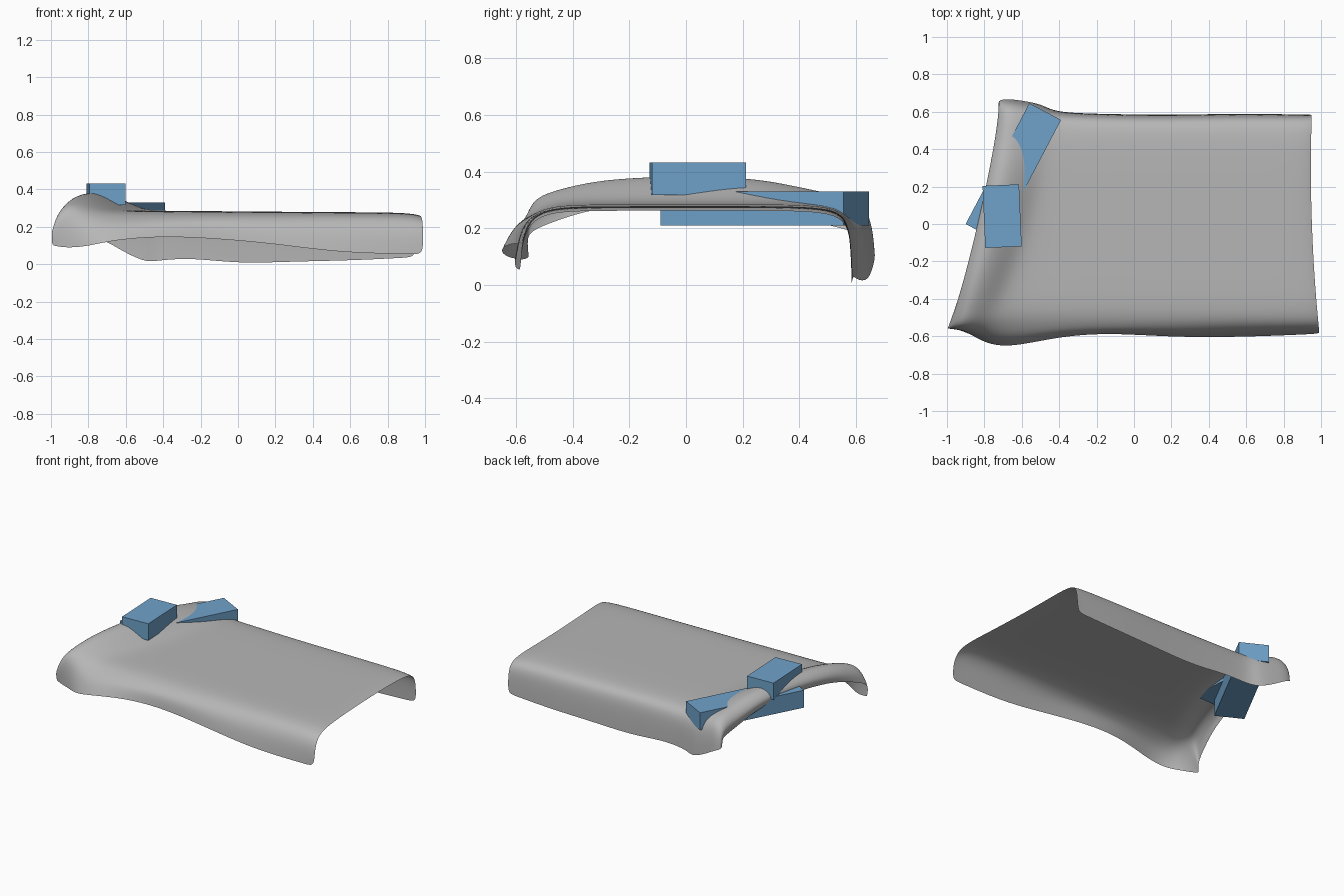
import bpy, bmesh, math


def material(name, rgb):
    m = bpy.data.materials.new(name)
    m.diffuse_color = (*rgb, 1)
    return m


GREY = material("cloth grey", (0.47, 0.47, 0.47))
BLUE = material("block blue", (0.16, 0.36, 0.59))


def block(name, center, size, angle):
    bpy.ops.mesh.primitive_cube_add(size=1, location=center, rotation=(0, 0, math.radians(angle)))
    o = bpy.context.object
    o.name = name
    o.scale = size
    o.data.materials.append(BLUE)


# Two blocks pinning the folded edge
block("upper_block", (-0.705, 0.042, 0.375), (0.195, 0.332, 0.115), 2.5)
block("lower_block", (-0.645, 0.278, 0.27), (0.192, 0.73, 0.12), -27.8)

# Cloth columns, left to right:
# x at front, middle, back; front hem y, z; back hem y, z; top height; fold drop at the ends
COLUMNS = [
    (-1.0, -0.82, -0.71, -0.555, 0.10, 0.62, 0.14, 0.29, 0.07),
    (-0.985, -0.85, -0.735, -0.557, 0.10, 0.66, 0.13, 0.34, 0.06),
    (-0.94, -0.77, -0.68, -0.565, 0.09, 0.67, 0.11, 0.40, 0.06),
    (-0.87, -0.66, -0.60, -0.59, 0.09, 0.66, 0.06, 0.355, 0.03),
    (-0.79, -0.57, -0.49, -0.64, 0.10, 0.64, 0.01, 0.295, 0.0),
    (-0.66, -0.46, -0.43, -0.66, 0.13, 0.60, 0.02, 0.285, 0.0),
    (-0.42, -0.26, -0.25, -0.605, 0.15, 0.59, 0.035, 0.285, 0.0),
    (-0.15, 0.0, 0.0, -0.58, 0.14, 0.585, 0.003, 0.282, 0.0),
    (0.2, 0.3, 0.3, -0.605, 0.11, 0.585, 0.015, 0.28, 0.0),
    (0.55, 0.6, 0.6, -0.605, 0.06, 0.59, 0.02, 0.278, 0.0),
    (0.93, 0.9, 0.9, -0.59, 0.055, 0.585, 0.035, 0.276, 0.0),
    (0.99, 0.95, 0.95, -0.585, 0.05, 0.585, 0.04, 0.262, 0.0),
]


def column_points(c):
    xf, xm, xb, yf, hf, yb, hb, top, drop = c
    f, b = top - drop * 0.9, top - drop
    out = [
        (yf, hf), (yf * 0.5 - 0.285, hf + 0.5 * (f - hf)), (-0.545, f - 0.035),
        (-0.47, f - 0.004), (-0.32, top - drop * 0.25), (-0.1, top), (0.15, top),
        (0.32, top - drop * 0.35), (0.48, b - 0.004), (yb * 0.7 + 0.155, b - 0.03),
        (yb * 0.95 + 0.025, hb + 0.5 * (b - hb)), (yb, hb),
    ]
    pts = []
    for y, z in out:
        # Bend each column through its front, middle and back positions
        t = max(-1, min(1, y / 0.57))
        x = xm + t * (xb - xf) / 2 + t * t * ((xb + xf) / 2 - xm)
        pts.append((x, y, z))
    return pts


# Draped cloth with a raised fold along its left edge
bm = bmesh.new()
grid = [[bm.verts.new(p) for p in column_points(c)] for c in COLUMNS]
for a, b in zip(grid, grid[1:]):
    for j in range(len(a) - 1):
        bm.faces.new((a[j], b[j], b[j + 1], a[j + 1]))
mesh = bpy.data.meshes.new("draped_cloth")
bm.to_mesh(mesh)
bm.free()
mesh.materials.append(GREY)
cloth = bpy.data.objects.new("draped_cloth", mesh)
bpy.context.collection.objects.link(cloth)
sub = cloth.modifiers.new("smooth drape", 'SUBSURF')
sub.levels = sub.render_levels = 3
for p in mesh.polygons:
    p.use_smooth = True
